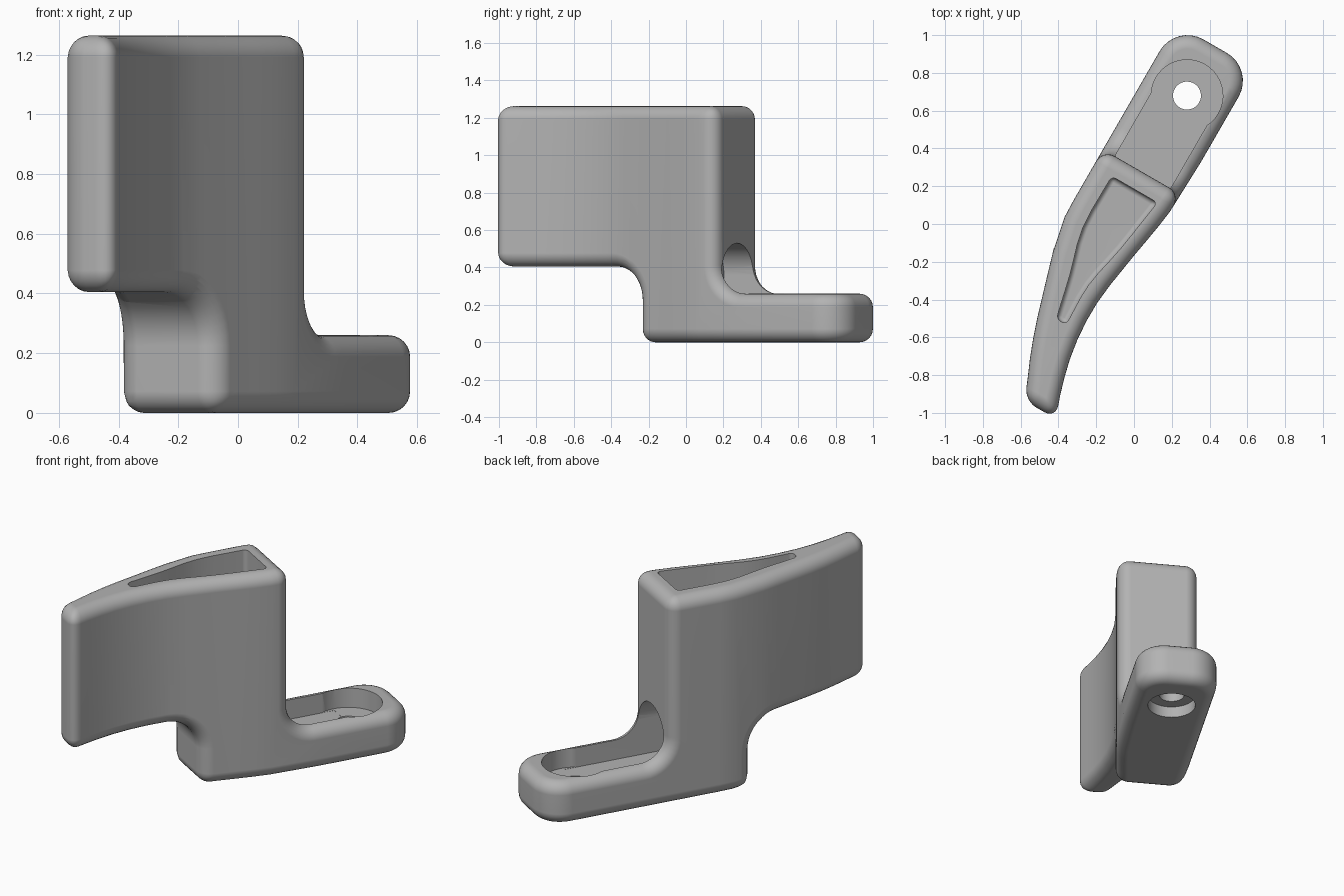
import bpy, bmesh, math
from mathutils import Vector, Matrix

cube = bpy.data.objects.get("Cube")
if cube:
    bpy.data.objects.remove(cube)

grey = bpy.data.materials.new("plain_grey")
grey.use_nodes = True
colour = (0.45, 0.45, 0.45, 1)
grey.diffuse_color = colour
bsdf = next(n for n in grey.node_tree.nodes if n.type == 'BSDF_PRINCIPLED')
bsdf.inputs["Base Color"].default_value = colour


def prism(name, loop, push):
    """Extrude a closed 3D loop along a vector."""
    bm = bmesh.new()
    face = bm.faces.new([bm.verts.new(p) for p in loop])
    new = bmesh.ops.extrude_face_region(bm, geom=[face], use_keep_orig=True)["geom"]
    bmesh.ops.translate(bm, vec=push, verts=[v for v in new if isinstance(v, bmesh.types.BMVert)])
    bmesh.ops.recalc_face_normals(bm, faces=bm.faces)
    mesh = bpy.data.meshes.new(name)
    bm.to_mesh(mesh)
    bm.free()
    mesh.materials.append(grey)
    ob = bpy.data.objects.new(name, mesh)
    bpy.context.collection.objects.link(ob)
    return ob


def arc(cx, cy, r, start, end, n):
    angles = [math.radians(start + (end - start) * i / n) for i in range(n + 1)]
    return [(cx + r * math.cos(a), cy + r * math.sin(a)) for a in angles]


def spline(points, n=5):
    """Smooth chain through the given points."""
    p = [Vector(q) for q in points]
    p = [2 * p[0] - p[1]] + p + [2 * p[-1] - p[-2]]
    out = []
    for a, b, c, d in zip(p, p[1:], p[2:], p[3:]):
        for i in range(n):
            t = i / n
            out.append(tuple(0.5 * (2 * b + (c - a) * t + (2 * a - 5 * b + 4 * c - d) * t * t
                                    + (3 * b - a - 3 * c + d) * t ** 3)))
    return out + [tuple(points[-1])]


def flat(points, z):
    return [(x, y, z) for x, y in points]


def apply(ob, name, kind, **settings):
    mod = ob.modifiers.new(name, kind)
    for key, value in settings.items():
        setattr(mod, key, value)
    bpy.ops.object.select_all(action='DESELECT')
    ob.select_set(True)
    bpy.context.view_layer.objects.active = ob
    bpy.ops.object.modifier_apply(modifier=mod.name)


def combine(ob, cutter, operation='DIFFERENCE'):
    cutter.hide_render = True
    apply(ob, "cut", 'BOOLEAN', object=cutter, operation=operation, solver='EXACT', use_self=True)
    bpy.data.objects.remove(cutter)


# Plan outline, local y along the arm; points keep clear of the rounded corners
left_side = [(-.34, -.05), (-.337, -.15), (-.297, -.345), (-.263, -.46), (-.23, -.57),
             (-.197, -.68), (-.16, -.79), (-.122, -.89), (-.083, -.98), (-.033, -1.1)]
right_side = [(.156, -1.1), (.115, -.98), (.088, -.89), (.064, -.79), (.047, -.68), (.039, -.57),
              (.04, -.46), (.052, -.345), (.083, -.15), (.101, -.05), (.118, .05), (.132, .15),
              (.143, .46)]
arm_end = arc(-.027, .86, .17, 0, 90, 8) + arc(-.17, .86, .17, 90, 180, 8)
body = prism("hook_bracket", flat(left_side + right_side + arm_end, -.1), (0, 0, 1.5))

# Stepped side profile with concave fillets
profile = ([(-1.3, .405)] + arc(-.438, .225, .18, 90, 0, 10) + [(-.258, 0), (1.3, 0), (1.3, .26)]
           + arc(.41, .41, .15, 270, 180, 10) + [(.26, 1.263), (-1.3, 1.263)])
side = prism("side_profile", [(-1, y, z) for y, z in profile], (2, 0, 0))
combine(body, side, 'INTERSECT')

# Rounded outer edges
apply(body, "round", 'BEVEL', width=.072, segments=6, limit_method='ANGLE',
      angle_limit=math.radians(35), use_clamp_overlap=False)

# Deep pocket in the top
pocket_left = spline([(-.228, .16), (-.225, -.15), (-.16, -.4), (-.105, -.64)], 3)
pocket_right = spline([(-.045, -.64), (-.047, -.4), (.003, -.15), (.05, .16)], 3)
pocket = prism("pocket", flat(pocket_left + pocket_right, .62), (0, 0, 1))
apply(pocket, "round", 'BEVEL', width=.026, segments=4, limit_method='ANGLE',
      angle_limit=math.radians(40))
combine(body, pocket)

# Arched channel running along the arm into the tall wall
floor = .14
arch = [(-.267, floor), (.073, floor)] + arc(-.097, .36, .17, 0, 180, 20)
combine(body, prism("channel", [(x, .08, z) for x, z in arch], (0, .64, 0)))

# Screw recess, through hole and underside counterbore
for name, radius, low, high in (("recess", .19, floor + .001, .6), ("hole", .074, -.1, .3),
                                ("counterbore", .14, -.1, .07)):
    circle = arc(-.097, .729, radius, 0, 360, 40)[:-1]
    combine(body, prism(name, flat(circle, low), (0, 0, high - low)))

# Turn to the diagonal and shade
body.data.transform(Matrix.Rotation(math.radians(-30), 4, 'Z'))
bpy.ops.object.select_all(action='DESELECT')
body.select_set(True)
bpy.context.view_layer.objects.active = body
bpy.ops.object.shade_smooth_by_angle(angle=math.radians(32))
body.modifiers.new("even_normals", 'WEIGHTED_NORMAL').keep_sharp = True
